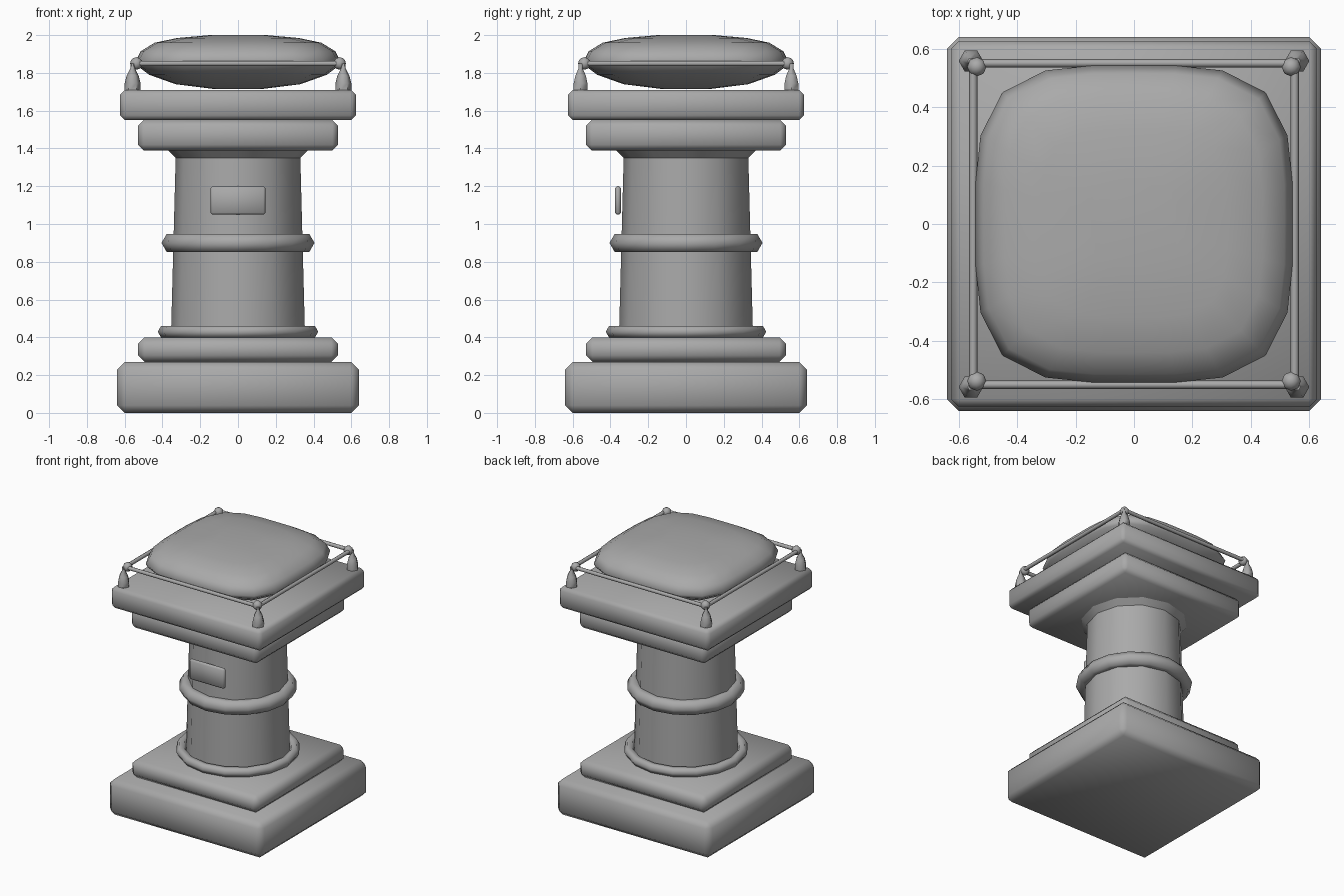
import bpy, bmesh, math
from mathutils import Vector

cube = bpy.data.objects.get("Cube")
if cube:
    bpy.data.objects.remove(cube, do_unlink=True)

stone = bpy.data.materials.new("grey stone")
stone.use_nodes = True
GREY = (0.4, 0.4, 0.4, 1)
stone.diffuse_color = GREY
stone.node_tree.nodes["Principled BSDF"].inputs["Base Color"].default_value = GREY


def finish(ob, name, angle=60):
    ob.name = name
    ob.data.materials.append(stone)
    bpy.ops.object.select_all(action='DESELECT')
    ob.select_set(True)
    bpy.context.view_layer.objects.active = ob
    bpy.ops.object.shade_smooth_by_angle(angle=math.radians(angle))
    return ob


def slab(name, lo, hi, bevel):
    lo, hi = Vector(lo), Vector(hi)
    bpy.ops.mesh.primitive_cube_add(size=1, location=(lo + hi) / 2)
    ob = bpy.context.object
    ob.scale = hi - lo
    bpy.ops.object.transform_apply(location=False, rotation=False, scale=True)
    mod = ob.modifiers.new("Bevel", 'BEVEL')
    mod.width, mod.segments = bevel, 1
    bpy.ops.object.modifier_apply(modifier=mod.name)
    return finish(ob, name)


def loft(name, rings, angle=60):
    """Skin a stack of closed rings and cap both ends."""
    bm = bmesh.new()
    loops = [[bm.verts.new(p) for p in ring] for ring in rings]
    n = len(loops[0])
    for a, b in zip(loops, loops[1:]):
        for i in range(n):
            j = (i + 1) % n
            bm.faces.new((a[i], a[j], b[j], b[i]))
    bm.faces.new(loops[0][::-1])
    bm.faces.new(loops[-1])
    mesh = bpy.data.meshes.new(name)
    bm.to_mesh(mesh)
    bm.free()
    ob = bpy.data.objects.new(name, mesh)
    bpy.context.collection.objects.link(ob)
    return finish(ob, name, angle)


def ring(radius, z, sides, x=0, y=0, power=2):
    """Circle, or rounded square for a higher power."""
    pts = []
    for i in range(sides):
        a = 2 * math.pi * i / sides
        c, s = math.cos(a), math.sin(a)
        r = radius / (abs(c) ** power + abs(s) ** power) ** (1 / power)
        pts.append((x + r * c, y + r * s, z))
    return pts


# Stepped square base and capital
for name, half, z0, z1, bevel in (
        ("base_plinth", 0.64, 0, 0.27, 0.04),
        ("base_step", 0.53, 0.27, 0.40, 0.035),
        ("capital_step", 0.53, 1.39, 1.55, 0.03),
        ("capital_top", 0.625, 1.55, 1.71, 0.025)):
    slab(name, (-half, -half, z0), (half, half, z1), bevel)

# Tapered shaft with a flared neck
loft("column_shaft", [ring(r, z, 12) for r, z in
                      ((0.355, 0.40), (0.33, 1.35), (0.37, 1.39))], 35)

# Rings around the shaft
for name, major, minor, z in (("column_foot_ring", 0.39, 0.035, 0.43),
                              ("column_middle_ring", 0.35, 0.055, 0.90)):
    bpy.ops.mesh.primitive_torus_add(major_radius=major, minor_radius=minor,
                                     major_segments=16, minor_segments=6,
                                     location=(0, 0, z))
    finish(bpy.context.object, name, 70)

# Blank plaque on the front
slab("front_plaque", (-0.145, -0.375, 1.05), (0.145, -0.345, 1.20), 0.01)

# Cushion
loft("cushion", [ring(r, z, 24, power=3.7) for r, z in
                 ((0.13, 1.715), (0.33, 1.74), (0.47, 1.79), (0.53, 1.835),
                  (0.543, 1.86), (0.515, 1.915), (0.44, 1.96),
                  (0.32, 1.985), (0.15, 2.0))], 80)

# Cord, knots and tassels around the cushion
for i in range(4):
    a = math.pi / 2 * i
    c, s = round(math.cos(a)), round(math.sin(a))
    sx, sy = c - s, c + s
    bpy.ops.mesh.primitive_cylinder_add(
        vertices=8, radius=0.014, depth=1.08, location=(0.55 * c, 0.55 * s, 1.85),
        rotation=(math.pi / 2, 0, a))
    finish(bpy.context.object, f"cord_{i + 1}")
    bpy.ops.mesh.primitive_uv_sphere_add(
        segments=8, ring_count=6, radius=0.033,
        location=(0.538 * sx, 0.538 * sy, 1.85))
    finish(bpy.context.object, f"cord_knot_{i + 1}")
    loft(f"tassel_{i + 1}",
         [ring(r, z, 6, 0.558 * sx, 0.558 * sy) for r, z in
          ((0.042, 1.70), (0.042, 1.745), (0.032, 1.785), (0.012, 1.825), (0.012, 1.85))])
